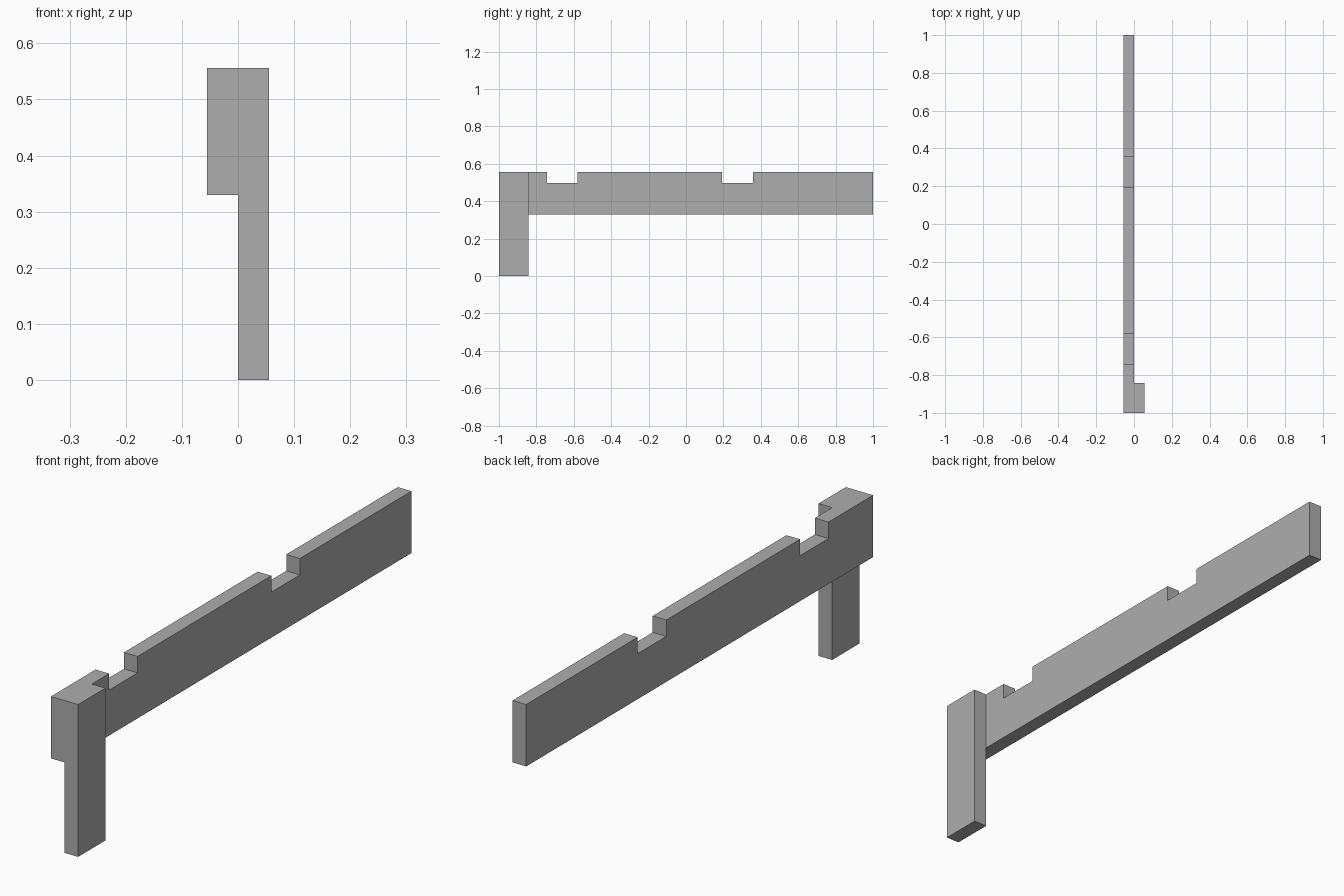
import bpy
import bmesh

default = bpy.data.objects.get("Cube")
if default:
    bpy.data.objects.remove(default, do_unlink=True)

grey = bpy.data.materials.new("plain_grey")
grey.use_nodes = True
colour = (0.42, 0.42, 0.42, 1)
grey.diffuse_color = colour
grey.node_tree.nodes["Principled BSDF"].inputs["Base Color"].default_value = colour

TOP = 0.556
HALF_WIDTH = 0.055


def board(name, profile, x0, x1):
    """Extrude a side profile of (y, z) points from x0 to x1."""
    bm = bmesh.new()
    face = bm.faces.new([bm.verts.new((x0, y, z)) for y, z in profile])
    result = bmesh.ops.extrude_face_region(bm, geom=[face])
    moved = [v for v in result["geom"] if isinstance(v, bmesh.types.BMVert)]
    bmesh.ops.translate(bm, verts=moved, vec=(x1 - x0, 0, 0))
    bmesh.ops.recalc_face_normals(bm, faces=bm.faces)
    mesh = bpy.data.meshes.new(name)
    bm.to_mesh(mesh)
    bm.free()
    mesh.materials.append(grey)
    obj = bpy.data.objects.new(name, mesh)
    bpy.context.collection.objects.link(obj)
    return obj


# Long rail with two notches in its top edge
NOTCH_FLOOR = 0.496
rail = [(1, 0.33), (-1, 0.33), (-1, TOP)]
for start, end in ((-0.743, -0.579), (0.192, 0.357)):
    rail += [(start, TOP), (start, NOTCH_FLOOR), (end, NOTCH_FLOOR), (end, TOP)]
rail.append((1, TOP))
board("notched_rail", rail, -HALF_WIDTH, 0)

# Upright leg fixed flat against the front end of the rail
leg = [(-1, 0), (-0.843, 0), (-0.843, TOP), (-1, TOP)]
board("front_leg", leg, 0, HALF_WIDTH)
